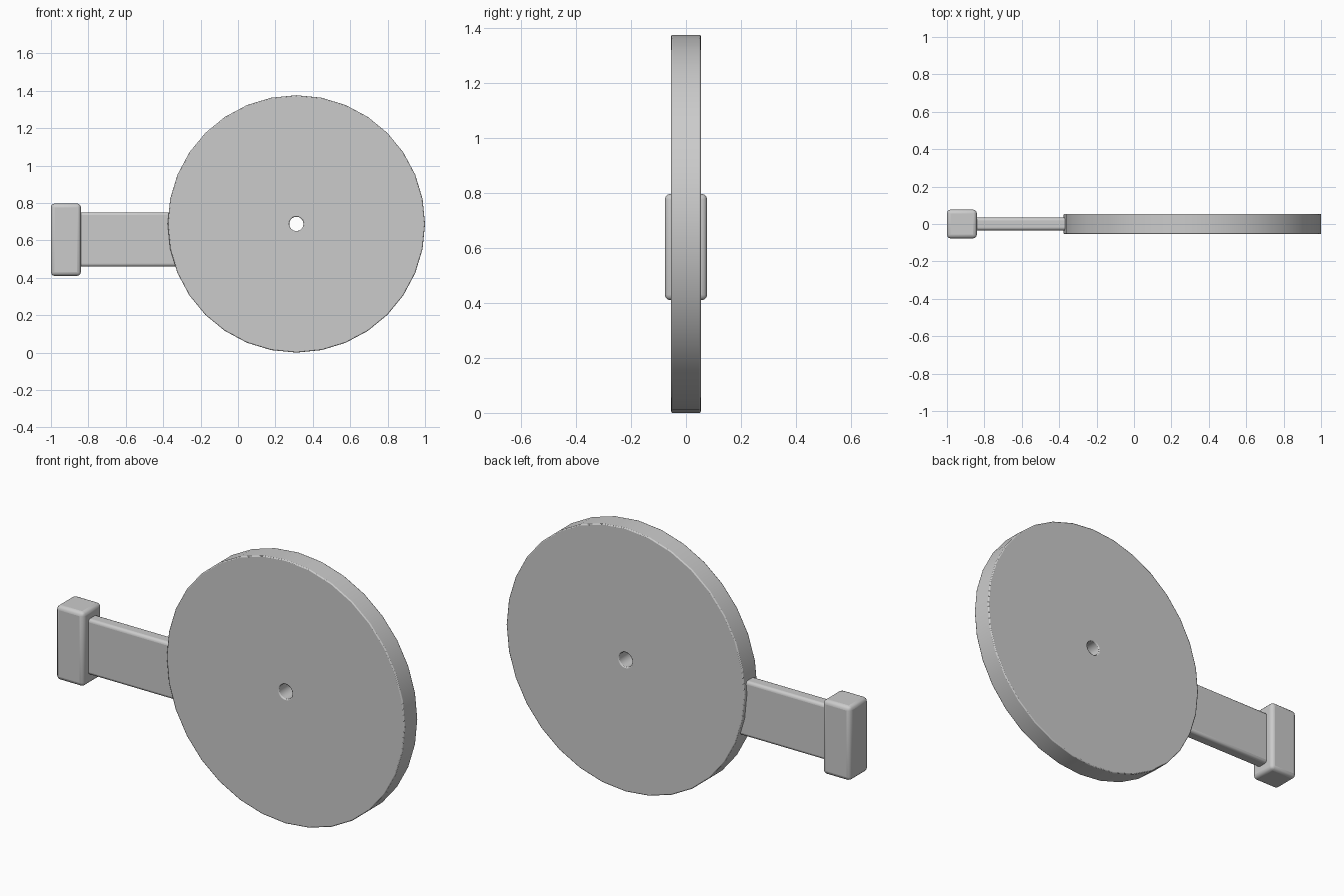
import bpy, bmesh, math
from mathutils import Matrix

cube = bpy.data.objects.get("Cube")
if cube:
    bpy.data.objects.remove(cube, do_unlink=True)

grey = bpy.data.materials.new("light_grey")
grey.use_nodes = True
colour = (0.6, 0.6, 0.6, 1)
grey.diffuse_color = colour
grey.node_tree.nodes["Principled BSDF"].inputs["Base Color"].default_value = colour


def finish(name, bm, bevel, segments):
    """Turn a bmesh into a bevelled, smooth-shaded object."""
    bmesh.ops.recalc_face_normals(bm, faces=bm.faces)
    mesh = bpy.data.meshes.new(name)
    bm.to_mesh(mesh)
    bm.free()
    mesh.materials.append(grey)
    obj = bpy.data.objects.new(name, mesh)
    bpy.context.collection.objects.link(obj)
    mod = obj.modifiers.new("rounded_edges", 'BEVEL')
    mod.width = bevel
    mod.segments = segments
    mod.limit_method = 'ANGLE'
    mod.angle_limit = math.radians(40)
    bpy.ops.object.select_all(action='DESELECT')
    obj.select_set(True)
    bpy.context.view_layer.objects.active = obj
    bpy.ops.object.shade_smooth_by_angle(angle=math.radians(35))
    return obj


def rounded_box(name, x, y, z, bevel):
    bm = bmesh.new()
    size = [b - a for a, b in (x, y, z)]
    centre = [(a + b) / 2 for a, b in (x, y, z)]
    bmesh.ops.create_cube(bm, size=1, matrix=Matrix.Translation(centre) @ Matrix.Diagonal((*size, 1)))
    return finish(name, bm, bevel, 3)


# Disc with a round centre hole, built as rings joined in a closed section
SIDES = 32
CENTRE_X, CENTRE_Z = 0.312, 0.688
OUTER, HOLE, HALF = 0.688, 0.038, 0.054
bm = bmesh.new()
rings = []
for radius, y in ((OUTER, -HALF), (OUTER, HALF), (HOLE, HALF), (HOLE, -HALF)):
    angles = [math.tau * i / SIDES for i in range(SIDES)]
    rings.append([bm.verts.new((CENTRE_X + radius * math.cos(a), y,
                                CENTRE_Z + radius * math.sin(a))) for a in angles])
for k, ring in enumerate(rings):
    following = rings[(k + 1) % len(rings)]
    for i in range(SIDES):
        j = (i + 1) % SIDES
        bm.faces.new((ring[i], ring[j], following[j], following[i]))
finish("disc", bm, 0.005, 2)

# Flat arm running from the disc rim to the end block
rounded_box("arm", (-0.88, -0.30), (-0.034, 0.034), (0.46, 0.75), 0.015)

# End block
rounded_box("end_block", (-1.0, -0.84), (-0.077, 0.077), (0.41, 0.797), 0.02)
